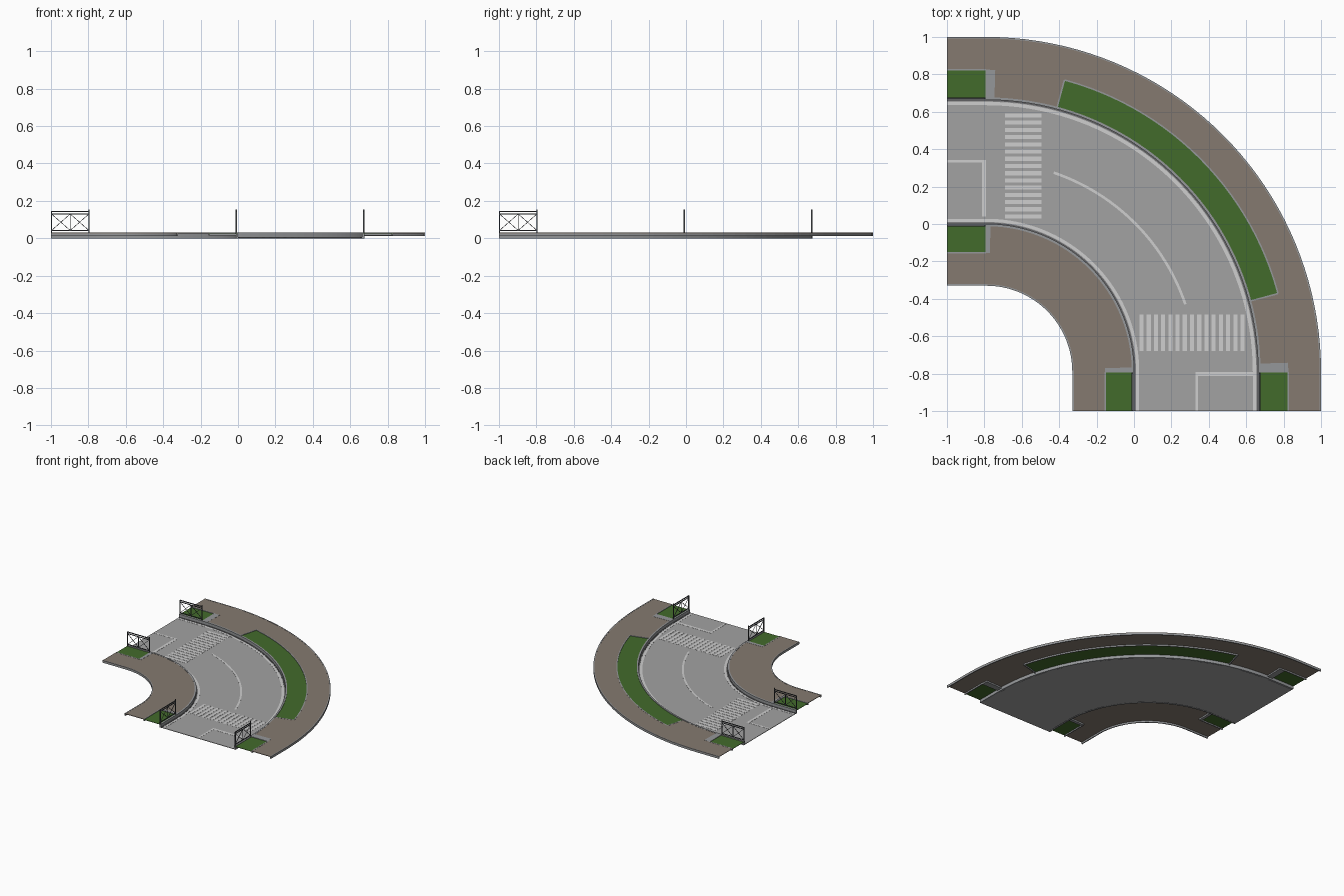
import bpy, bmesh, math
from mathutils import Vector

if "Cube" in bpy.data.objects:
    bpy.data.objects.remove(bpy.data.objects["Cube"])

C = -0.79            # bend centre (x and y); straights run from here to -1
STEPS = 40           # segments in a full quarter bend
L = 0.21             # straight length
A0, A1 = 15 / 90, 75 / 90   # extent of the long planter along the bend


def mat(name, rgb):
    m = bpy.data.materials.new(name)
    m.diffuse_color = (*rgb, 1)
    m.use_nodes = True
    m.node_tree.nodes["Principled BSDF"].inputs["Base Color"].default_value = m.diffuse_color
    return m


PAVING = mat("paving brown", (0.235, 0.195, 0.16))
ASPHALT = mat("asphalt grey", (0.36, 0.36, 0.36))
WHITE = mat("marking white", (0.62, 0.62, 0.62))
GRASS = mat("grass green", (0.055, 0.145, 0.024))
KERB = mat("kerb grey", (0.30, 0.31, 0.32))
GUTTER = mat("gutter dark grey", (0.12, 0.12, 0.125))
METAL = mat("fence metal", (0.075, 0.08, 0.09))


def finish(name, bm, material):
    bmesh.ops.recalc_face_normals(bm, faces=bm.faces)
    me = bpy.data.meshes.new(name)
    bm.to_mesh(me)
    bm.free()
    me.materials.append(material)
    ob = bpy.data.objects.new(name, me)
    bpy.context.collection.objects.link(ob)
    return ob


def point(t, r):
    """Road path: t -1..0 top-left straight, 0..1 bend, 1..2 bottom straight."""
    if t <= 0:
        return C + t * L, C + r
    if t >= 1:
        return C + r, C - (t - 1) * L
    a = math.radians(90 * (1 - t))
    return C + r * math.cos(a), C + r * math.sin(a)


def sweep(bm, r0, r1, z0, z1, t0=-1, t1=2):
    """Slab that follows the road between two radii."""
    ts = {t0, t1} | {i / STEPS for i in range(STEPS + 1) if t0 < i / STEPS < t1}
    rings = []
    for t in sorted(ts):
        ring = []
        for r, z in ((r0, z0), (r1, z0), (r1, z1), (r0, z1)):
            ring.append(bm.verts.new((*point(t, r), z)))
        rings.append(ring)
    for a, b in zip(rings, rings[1:]):
        for k in range(4):
            bm.faces.new((a[k], a[(k + 1) % 4], b[(k + 1) % 4], b[k]))
    bm.faces.new(rings[0])
    bm.faces.new(rings[-1])


def swept(name, material, *parts):
    bm = bmesh.new()
    for p in parts:
        sweep(bm, *p)
    return finish(name, bm, material)


def box(bm, x0, x1, y0, y1, z0, z1):
    vs = bmesh.ops.create_cube(bm, size=1)["verts"]
    for v in vs:
        v.co = Vector(((x0 + x1) / 2 + v.co.x * (x1 - x0),
                       (y0 + y1) / 2 + v.co.y * (y1 - y0),
                       (z0 + z1) / 2 + v.co.z * (z1 - z0)))


def bar(bm, p, q, w):
    """Square bar between two points."""
    p, q = Vector(p), Vector(q)
    vs = bmesh.ops.create_cube(bm, size=1)["verts"]
    rot = (q - p).to_track_quat('Z', 'Y')
    for v in vs:
        v.co = (p + q) / 2 + rot @ Vector((v.co.x * w, v.co.y * w, v.co.z * (q - p).length))


# Radii: inner edge, inner planter, road edges, outer planter, outer edge
RI, GI, R0, R1, GO, RO = 0.46, 0.635, 0.785, 1.46, 1.615, 1.79
ZT, ZB, ZR = 0.030, 0.026, 0.005

# Road bed
swept("road", ASPHALT, (R0, R1, 0.001, ZR))

# Pavements, leaving gaps for the planters
swept("inner_pavement", PAVING, (RI, GI, ZB, ZT), (GI, R0, ZB, ZT, 0, 1))
swept("outer_pavement", PAVING, (GO, RO, ZB, ZT),
      (R1, GO, ZB, ZT, 0, A0), (R1, GO, ZB, ZT, A1, 1))

# Grass planters
PLANTERS = [(GI, R0, -1, 0), (GI, R0, 1, 2), (R1, GO, -1, 0), (R1, GO, 1, 2), (R1, GO, A0, A1)]
swept("grass_beds", GRASS, *[(a, b, ZB - 0.002, ZT - 0.003, s, e) for a, b, s, e in PLANTERS])

# Thin kerbs round the planters
rims = []
for a, b, s, e in PLANTERS:
    side = b if a == GI or a == R0 else a
    far = a if a == GI else b
    rims.append((far - 0.004, far + 0.004, 0.014, ZT + 0.001, s, e))
    for end in (s, e):
        if end in (-1, 2):
            continue
        d = 0.004 / (L if end in (0, 1) else 2.4)
        rims.append((a, b, 0.014, ZT + 0.001, end - d, end + d))
swept("planter_kerbs", KERB, *rims)

# Road kerbs, gutters and outer edging
swept("road_kerbs", KERB, (R0 - 0.007, R0 + 0.006, 0, ZT + 0.001), (R1 - 0.006, R1 + 0.007, 0, ZT + 0.001))
swept("gutters", GUTTER, (R0 + 0.006, R0 + 0.013, 0.001, ZR + 0.002), (R1 - 0.013, R1 - 0.006, 0.001, ZR + 0.002))
swept("edging_kerbs", KERB, (RI, RI + 0.008, 0.012, ZT + 0.001), (RO - 0.008, RO, 0.012, ZT + 0.001))

# Painted edge lines and centre arc
ZM = ZR + 0.001
swept("edge_lines", WHITE, (0.802, 0.818, ZR, ZM), (1.425, 1.443, ZR, ZM))
swept("centre_arc", WHITE, (1.117, 1.131, ZR, ZM, 18.7 / 90, 71.3 / 90))

# Zebra crossings, mirrored across the diagonal
bm = bmesh.new()
for i in range(15):
    c = 0.04 + i * 0.0386
    box(bm, -0.69, -0.495, c - 0.011, c + 0.011, ZR, ZM)
    box(bm, c - 0.011, c + 0.011, -0.68, -0.485, ZR, ZM)
finish("zebra_crossings", bm, WHITE)

# Stop lines with lane dividers
bm = bmesh.new()
box(bm, -1, -0.79, 0.328, 0.343, ZR, ZM)
box(bm, -0.812, -0.79, 0.04, 0.328, ZR, ZM)
box(bm, 0.328, 0.343, -1, -0.79, ZR, ZM)
box(bm, 0.343, 0.635, -0.812, -0.79, ZR, ZM)
finish("stop_lines", bm, WHITE)


# Railings with two crossed panels
def railing(name, offset, along_x):
    bm = bmesh.new()

    def P(u, z):
        return (u, offset, z) if along_x else (offset, u, z)
    a, m, b = -0.997, -0.897, -0.797
    for u, top in ((a, 0.145), (b, 0.155)):
        bar(bm, P(u, ZB), P(u, top), 0.007)
    bar(bm, P(m, 0.042), P(m, 0.13), 0.004)
    for z, w in ((0.042, 0.005), (0.130, 0.005), (0.143, 0.006)):
        bar(bm, P(a, z), P(b, z), w)
    for u0, u1 in ((a, m), (m, b)):
        bar(bm, P(u0, 0.042), P(u1, 0.13), 0.003)
        bar(bm, P(u0, 0.13), P(u1, 0.042), 0.003)
    finish(name, bm, METAL)


for label, off in (("inner", -0.01), ("outer", 0.672)):
    railing(label + "_railing_left", off, True)
    railing(label + "_railing_front", off, False)
